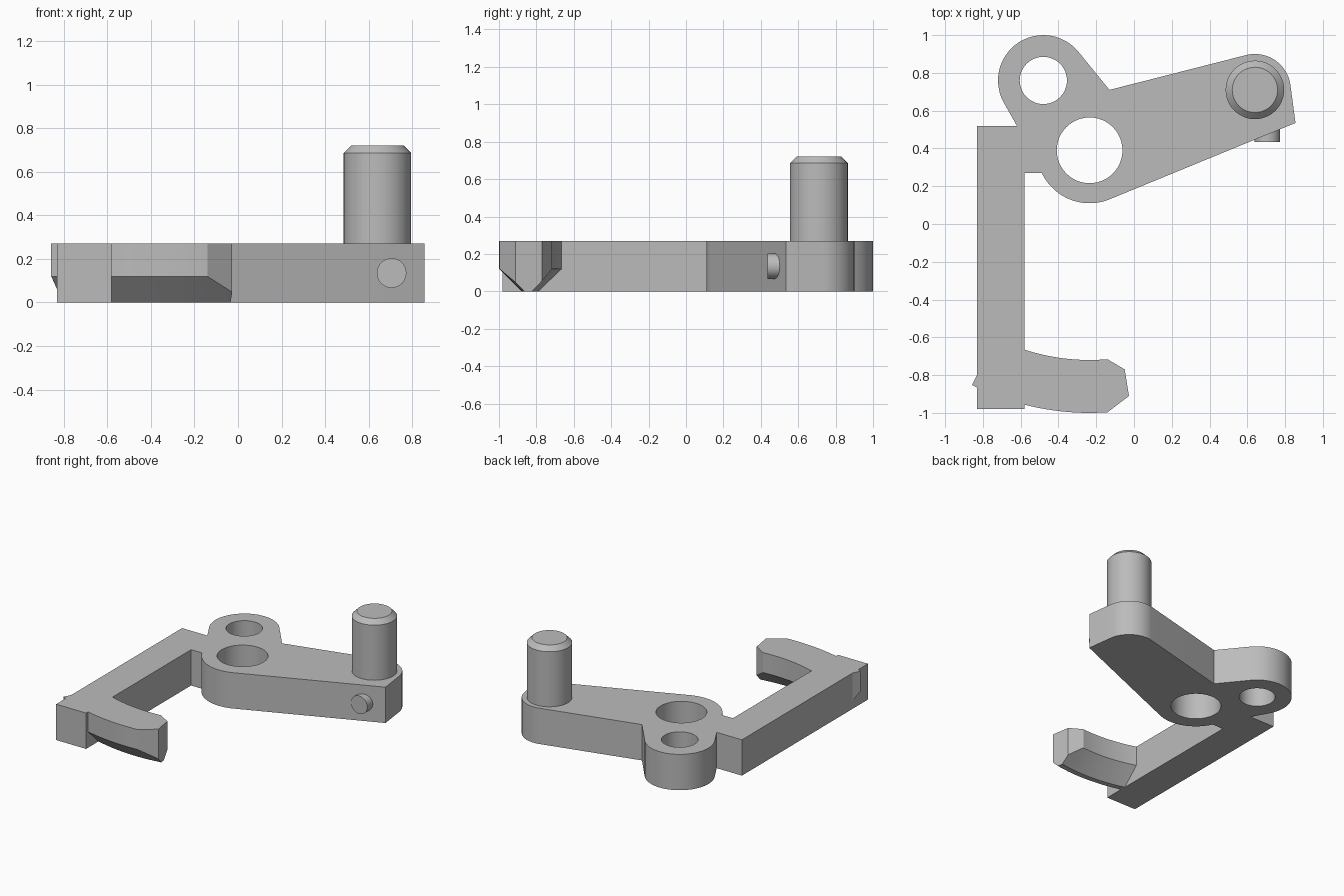
import bpy, bmesh
from math import sin, cos, radians, pi
from mathutils import Matrix

cube = bpy.data.objects.get("Cube")
if cube:
    bpy.data.objects.remove(cube, do_unlink=True)

grey = bpy.data.materials.new("plain_grey")
grey.use_nodes = True
grey.diffuse_color = (0.5, 0.5, 0.5, 1)
grey.node_tree.nodes["Principled BSDF"].inputs["Base Color"].default_value = (0.5, 0.5, 0.5, 1)

THICK = 0.27
PIVOT = (-0.235, 0.39)
EYE = (-0.48, 0.76)
PIN = (0.64, 0.71)


def arc(centre, r, start, end, steps=24):
    angles = [radians(start + (end - start) * i / steps) for i in range(steps + 1)]
    return [(centre[0] + r * cos(a), centre[1] + r * sin(a)) for a in angles]


def loft(name, rings):
    """Solid through matching rings of points, capped at both ends."""
    bm = bmesh.new()
    loops = [[bm.verts.new(p) for p in ring] for ring in rings]
    n = len(loops[0])
    for a, b in zip(loops, loops[1:]):
        for i in range(n):
            j = (i + 1) % n
            bm.faces.new((a[i], a[j], b[j], b[i]))
    bm.faces.new(loops[0][::-1])
    bm.faces.new(loops[-1])
    bmesh.ops.recalc_face_normals(bm, faces=bm.faces)
    mesh = bpy.data.meshes.new(name)
    bm.to_mesh(mesh)
    bm.free()
    mesh.materials.append(grey)
    obj = bpy.data.objects.new(name, mesh)
    bpy.context.collection.objects.link(obj)
    return obj


def turned(name, centre, profile, steps=48):
    """Upright round part from (radius, height) pairs."""
    return loft(name, [[(x, y, z) for x, y in arc(centre, r, 0, 360, steps)[:-1]]
                       for r, z in profile])


def smooth(obj):
    bpy.ops.object.select_all(action='DESELECT')
    obj.select_set(True)
    bpy.context.view_layer.objects.active = obj
    bpy.ops.object.shade_smooth_by_angle(angle=radians(25))


# Lever plate: eye lobe, pin arm, pivot lobe and long straight bar
outline = (arc(EYE, 0.24, 209, 38.7) + [(-0.13, 0.71)]
           + arc(PIN, 0.19, 104, 9) + [(0.855, 0.535)]
           + arc(PIVOT, 0.28, -67.6, -154.6)
           + [(-0.58, 0.27), (-0.58, -0.98), (-0.83, -0.98), (-0.83, 0.52), (-0.62, 0.52)])
lever = loft("lever_plate", [[(x, y, z) for x, y in outline] for z in (0, THICK)])

# Two round holes through the plate
for centre, r in ((PIVOT, 0.174), (EYE, 0.125)):
    cutter = turned("hole_cutter", centre, [(r, -0.1), (r, THICK + 0.1)])
    cutter.hide_render = True
    cut = lever.modifiers.new("hole", 'BOOLEAN')
    cut.operation = 'DIFFERENCE'
    cut.solver = 'EXACT'
    cut.object = cutter
    bpy.context.view_layer.objects.active = lever
    bpy.ops.object.modifier_apply(modifier=cut.name)
    bpy.data.objects.remove(cutter, do_unlink=True)

# Curved hook: bevelled section swept about the pivot, nose narrowed at the tip
CHAMFER = 0.12


def hook_ring(inner, outer, inner_angle, outer_angle):
    section = [(inner, THICK, inner_angle),
               (inner, CHAMFER - (inner - 1.11), inner_angle),
               (1.23, 0, None), (1.27, 0, None),
               (outer, CHAMFER - (1.39 - outer), outer_angle),
               (outer, THICK, outer_angle)]
    ring = []
    for r, z, angle in section:
        a = radians((inner_angle + outer_angle) / 2 if angle is None else angle)
        ring.append((PIVOT[0] + r * sin(a), PIVOT[1] - r * cos(a), z))
    return ring


STEPS = 16
rings = []
for i in range(STEPS + 1):
    t = i / STEPS
    rings.append(hook_ring(1.11, 1.39, -26.6 + 31.5 * t, -26.6 + 30.5 * t))
rings.append(hook_ring(1.175, 1.317, 9.1, 9.1))
hook = loft("curved_hook", rings)

# Tall upright pin with a chamfered top
pin = turned("upright_pin", PIN, [(0.155, 0.2), (0.155, 0.685), (0.12, 0.72)])

# Short side stud pointing to the front
stud = turned("side_stud", (0, 0), [(0.068, 0), (0.068, 0.16)], 32)
stud.data.transform(Matrix.Translation((0.705, 0.595, 0.135)) @ Matrix.Rotation(pi / 2, 4, 'X'))

for part in (lever, hook, pin, stud):
    smooth(part)
